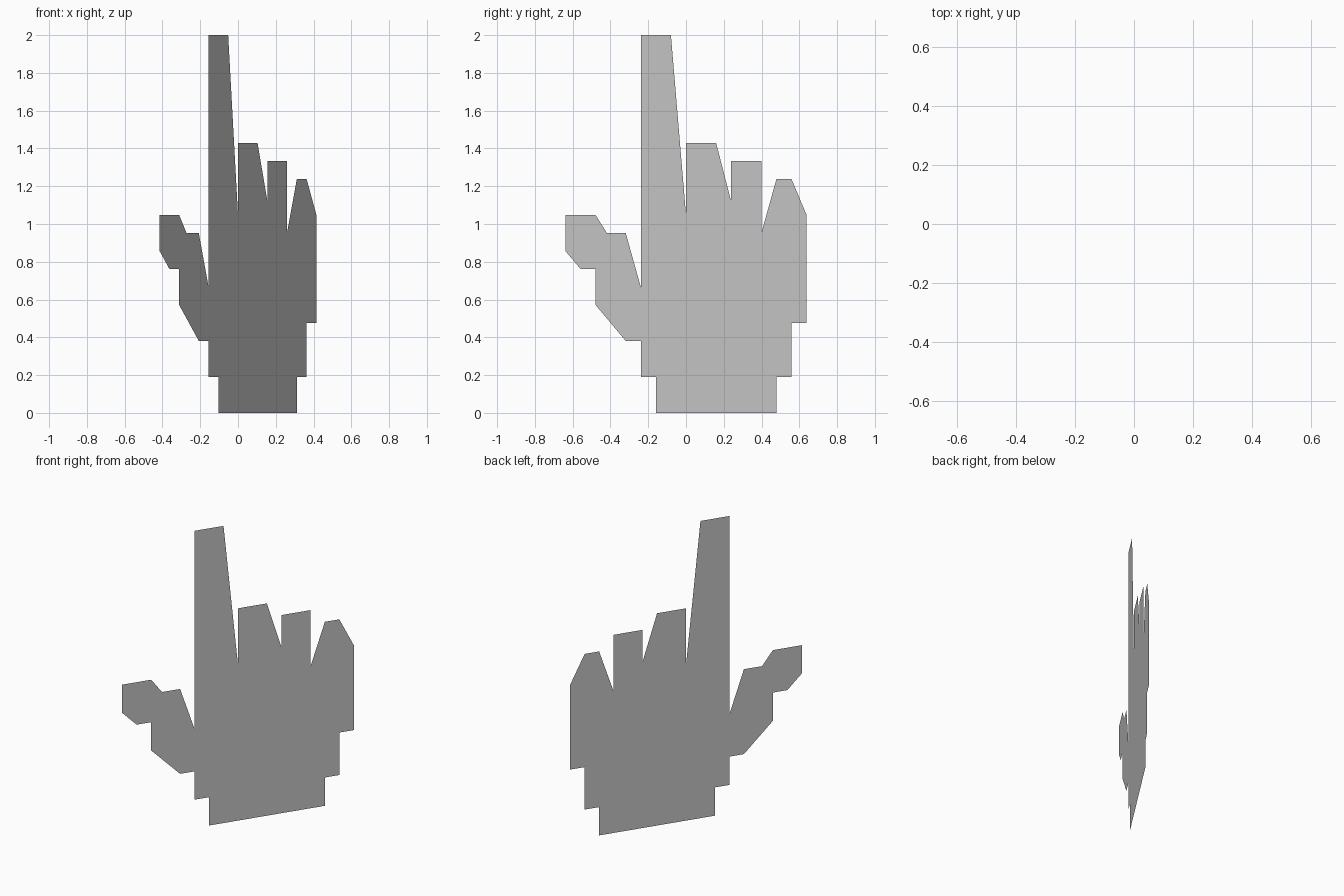
import bpy, bmesh, math

if "Cube" in bpy.data.objects:
    bpy.data.objects.remove(bpy.data.objects["Cube"])

CELL = 2 / 21                      # pixel size: the hand is 21 pixels tall
X_STEP, Y_STEP = 0.0519, 0.0798    # one pixel along the turned sheet

# Stepped outline in whole pixels (column, row), anticlockwise from the wrist
wrist_and_edge = [(-2, 0), (6, 0), (6, 2), (7, 2), (7, 5), (8, 5), (8, 11), (7, 11)]
little_finger = [(7, 13), (6, 13), (6, 10), (5, 10)]
ring_finger = [(5, 14), (3, 14), (3, 11), (2, 11)]
middle_finger = [(2, 15), (0, 15), (0, 11), (-1, 11)]
index_finger = [(-1, 21), (-3, 21), (-3, 7), (-4, 7)]
thumb = [(-4, 10), (-6, 10), (-6, 11), (-8, 11), (-8, 9), (-7, 9), (-7, 8),
         (-6, 8), (-6, 6), (-5, 6), (-5, 5), (-4, 5), (-4, 4), (-3, 4)]
heel = [(-3, 2), (-2, 2)]
outline = (wrist_and_edge + little_finger + ring_finger + middle_finger
           + index_finger + thumb + heel)

# Paper-thin pointing hand, standing upright and turned about z
bm = bmesh.new()
bm.faces.new([bm.verts.new((c * X_STEP, c * Y_STEP, r * CELL)) for c, r in outline])
bmesh.ops.triangulate(bm, faces=bm.faces[:])
mesh = bpy.data.meshes.new("pointing_hand")
bm.to_mesh(mesh)
bm.free()
bpy.context.collection.objects.link(bpy.data.objects.new("pointing_hand", mesh))
